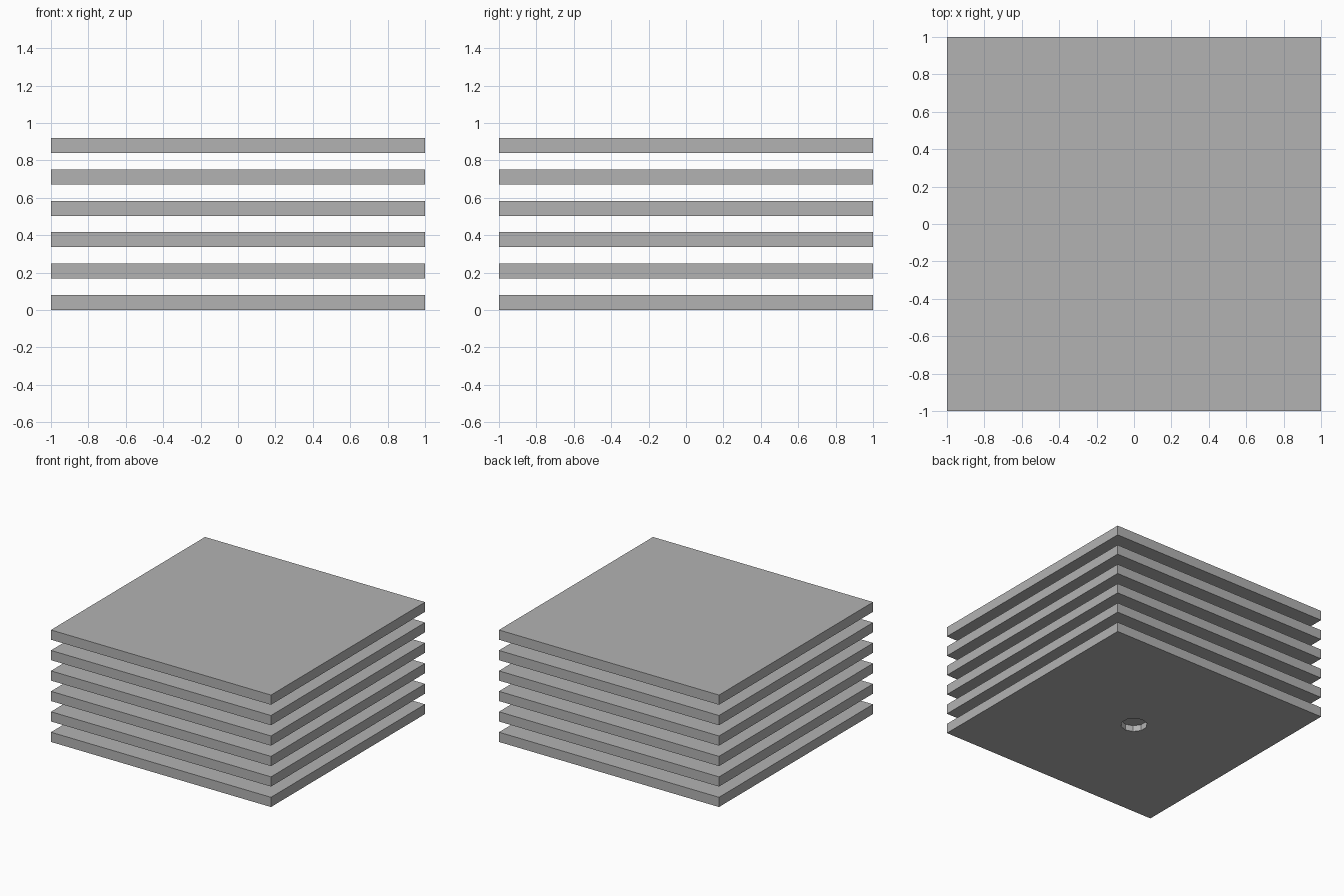
import bpy
import bmesh
from mathutils import Vector

HALF, THICK, PITCH, COUNT = 1.0, 0.08, 0.168, 6
HOLE_RADIUS, HOLE_DEPTH, HOLE_SIDES = 0.1, 0.05, 10

cube = bpy.data.objects.get("Cube")
if cube:
    bpy.data.objects.remove(cube, do_unlink=True)

# Plain grey material
grey = bpy.data.materials.new("plain_grey")
grey.use_nodes = True
colour = (0.45, 0.45, 0.45, 1)
grey.diffuse_color = colour
grey.node_tree.nodes["Principled BSDF"].inputs["Base Color"].default_value = colour


def raise_loop(bm, edges, height):
    """Extrude a closed edge loop upward and cap it."""
    new = bmesh.ops.extrude_edge_only(bm, edges=edges)["geom"]
    verts = [g for g in new if isinstance(g, bmesh.types.BMVert)]
    caps = [g for g in new if isinstance(g, bmesh.types.BMEdge)]
    bmesh.ops.translate(bm, verts=verts, vec=Vector((0, 0, height)))
    bmesh.ops.contextual_create(bm, geom=caps)


# Square plate with a shallow round recess in its underside
bm = bmesh.new()
bmesh.ops.create_circle(bm, segments=4, radius=HALF)
for v, (x, y) in zip(bm.verts, ((-1, -1), (1, -1), (1, 1), (-1, 1))):
    v.co = (x * HALF, y * HALF, 0)
outline = list(bm.edges)
bmesh.ops.create_circle(bm, segments=HOLE_SIDES, radius=HOLE_RADIUS)
rim = [e for e in bm.edges if e not in outline]
bmesh.ops.triangle_fill(bm, edges=outline + rim, use_beauty=True)
raise_loop(bm, outline, THICK)
raise_loop(bm, rim, HOLE_DEPTH)
bmesh.ops.recalc_face_normals(bm, faces=bm.faces)
mesh = bpy.data.meshes.new("plate")
bm.to_mesh(mesh)
bm.free()
mesh.materials.append(grey)

# Stack of identical plates
for i in range(COUNT):
    plate = bpy.data.objects.new(f"plate_{i + 1}", mesh)
    plate.location.z = i * PITCH
    bpy.context.collection.objects.link(plate)
